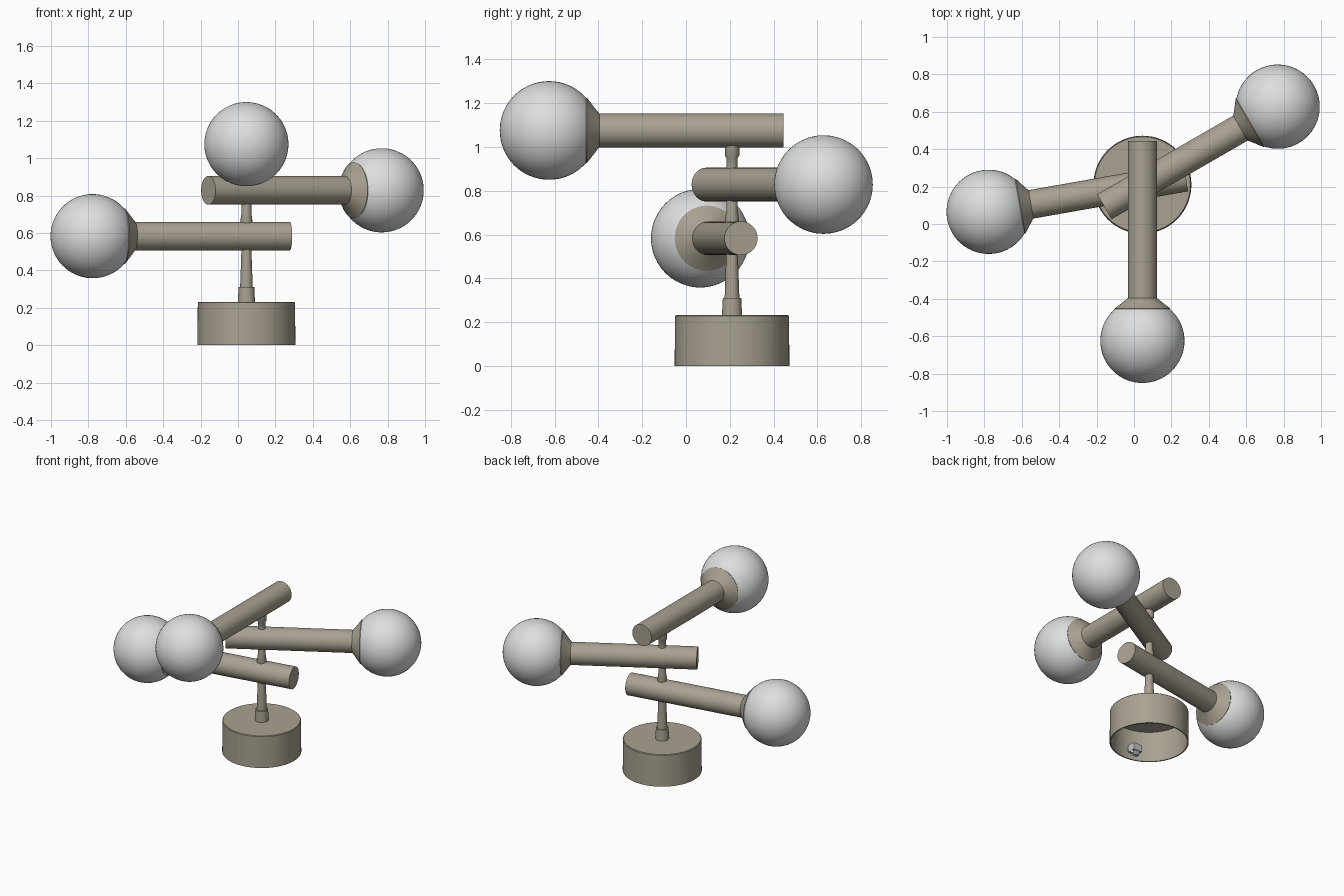
import bpy
import bmesh
from math import radians, pi
from mathutils import Matrix, Vector

cube = bpy.data.objects.get("Cube")
if cube:
    bpy.data.objects.remove(cube, do_unlink=True)


def make_material(name, rgb):
    mat = bpy.data.materials.new(name)
    mat.use_nodes = True
    color = (*rgb, 1.0)
    mat.diffuse_color = color
    mat.node_tree.nodes["Principled BSDF"].inputs["Base Color"].default_value = color
    return mat


metal = make_material("warm_beige_metal", (0.40, 0.36, 0.285))
glass = make_material("frosted_white_glass", (0.72, 0.74, 0.73))
plastic = make_material("grey_plastic", (0.55, 0.57, 0.58))

AXIS = Vector((0.045, 0.21, 0))


def finish(bm, name, mat, matrix):
    bmesh.ops.recalc_face_normals(bm, faces=bm.faces)
    mesh = bpy.data.meshes.new(name)
    bm.to_mesh(mesh)
    bm.free()
    mesh.materials.append(mat)
    obj = bpy.data.objects.new(name, mesh)
    bpy.context.collection.objects.link(obj)
    obj.matrix_world = matrix
    bpy.ops.object.select_all(action='DESELECT')
    obj.select_set(True)
    bpy.context.view_layer.objects.active = obj
    bpy.ops.object.shade_smooth_by_angle(angle=radians(35))
    return obj


def lathe(name, profile, mat, matrix, steps=48):
    """Turn a (radius, height) profile about local z."""
    bm = bmesh.new()
    verts = [bm.verts.new((r, 0, h)) for r, h in profile]
    edges = [bm.edges.new(pair) for pair in zip(verts, verts[1:])]
    bmesh.ops.spin(bm, geom=verts + edges, cent=(0, 0, 0), axis=(0, 0, 1),
                   angle=2 * pi, steps=steps, use_duplicate=False)
    bmesh.ops.remove_doubles(bm, verts=bm.verts, dist=0.0005)
    return finish(bm, name, mat, matrix)


def globe(name, radius, mat, matrix):
    bm = bmesh.new()
    bmesh.ops.create_uvsphere(bm, u_segments=48, v_segments=32, radius=radius)
    return finish(bm, name, mat, matrix)


def box(name, size, mat, location):
    bm = bmesh.new()
    bmesh.ops.create_cube(bm, size=1, matrix=Matrix.Diagonal((*size, 1)))
    return finish(bm, name, mat, Matrix.Translation(location))


stand = Matrix.Translation(AXIS)

# Hollow canopy, open underneath
lathe("base_canopy", [(0, 0.232), (0.256, 0.232), (0.26, 0.228), (0.262, 0),
                      (0.254, 0), (0.252, 0.222), (0, 0.222)], metal, stand, 64)

# Collar, central stem and the nut under the canopy
lathe("stem_collar", [(0.046, 0.23), (0.042, 0.31), (0, 0.31)], metal, stand, 32)
lathe("stem", [(0.034, 0.30), (0.027, 0.50), (0.027, 0.64), (0.033, 0.66),
               (0.026, 0.71), (0.026, 0.90), (0.026, 0.95), (0.033, 0.96),
               (0.033, 1.02)], metal, stand, 32)
lathe("stem_nut", [(0, 0.205), (0.035, 0.205), (0.035, 0.225)], metal, stand, 6)

# Three stacked arms: heading in degrees and height
R_TUBE, R_GLOBE, REACH, TAIL = 0.077, 0.225, 0.835, -0.235
for name, heading, z in (("lower", 190, 0.583), ("middle", 30, 0.828),
                         ("upper", -90, 1.075)):
    aim = (Matrix.Translation(AXIS + Vector((0, 0, z)))
           @ Matrix.Rotation(radians(heading), 4, 'Z')
           @ Matrix.Rotation(pi / 2, 4, 'Y'))
    lathe(name + "_arm", [(0, TAIL), (R_TUBE, TAIL), (R_TUBE, 0.605)], metal, aim)
    lathe(name + "_globe_holder", [(R_TUBE, 0.605), (0.088, 0.615),
                                   (0.149, 0.662), (0.147, 0.668)], metal, aim)
    globe(name + "_globe", R_GLOBE, glass, aim @ Matrix.Translation((0, 0, REACH)))

# Small cable clamp on the inside of the canopy wall
clamp = AXIS + Vector((-0.05, -0.205, 0.06))
box("cable_clamp", (0.07, 0.06, 0.05), plastic, clamp)
box("cable_clamp_foot", (0.03, 0.03, 0.07), plastic, clamp + Vector((0, 0.01, -0.02)))
lathe("clamp_screw", [(0, -0.045), (0.012, -0.045), (0.012, 0)], plastic,
      Matrix.Translation(clamp + Vector((0.025, 0, 0))), 12)
